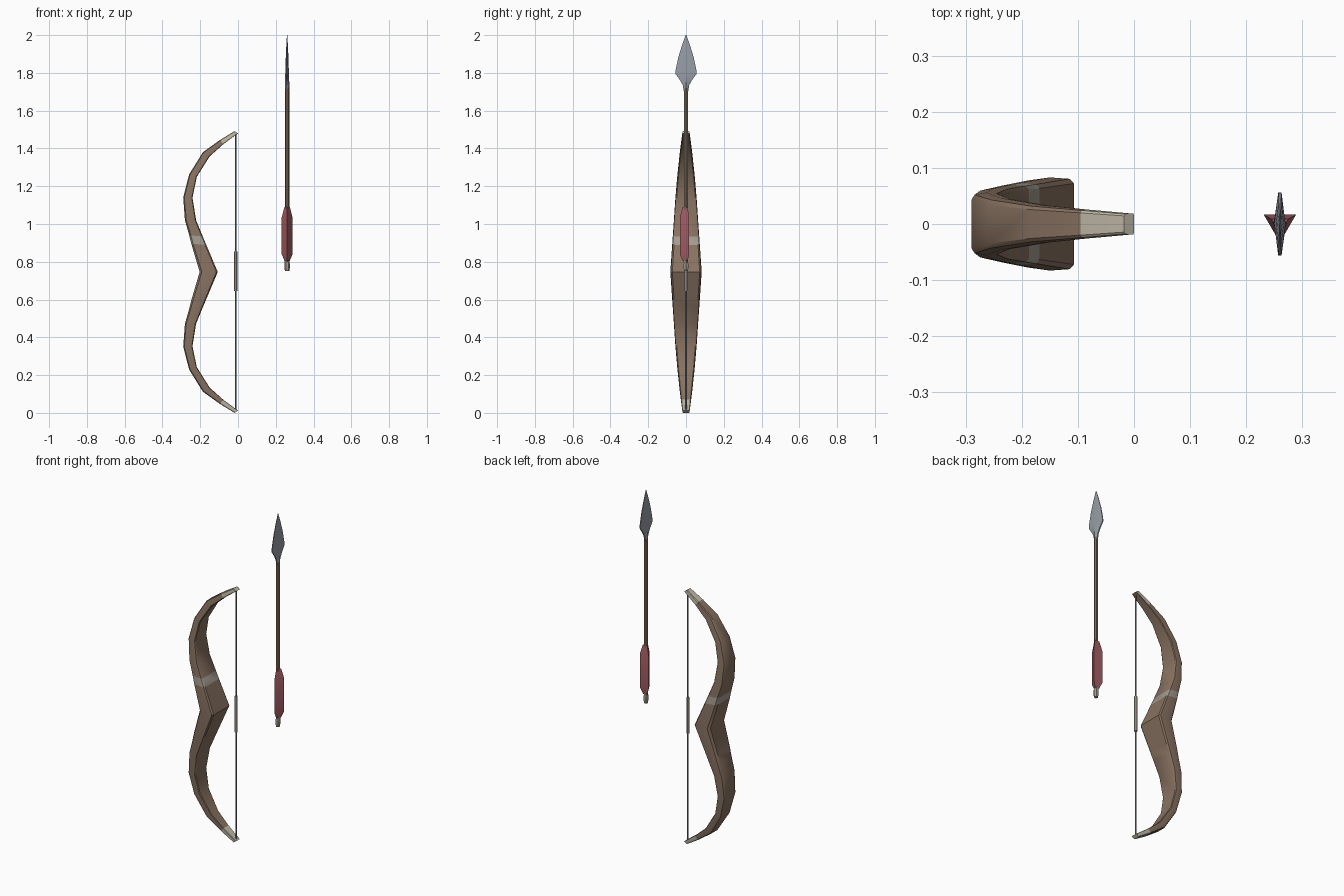
import bpy, bmesh, math

if "Cube" in bpy.data.objects:
    bpy.data.objects.remove(bpy.data.objects["Cube"])

def mat(name, r, g, b):
    m = bpy.data.materials.new(name)
    m.diffuse_color = (r, g, b, 1)
    m.use_nodes = True
    m.node_tree.nodes["Principled BSDF"].inputs["Base Color"].default_value = m.diffuse_color
    return m

wood = mat("brown wood", 0.25, 0.17, 0.12)
ivory = mat("ivory tip", 0.52, 0.48, 0.38)
band = mat("taupe band", 0.37, 0.33, 0.28)
cord = mat("grey cord", 0.22, 0.22, 0.22)
wrap = mat("pale wrap", 0.46, 0.41, 0.35)
shaft_wood = mat("shaft wood", 0.20, 0.145, 0.095)
feather = mat("dusty red feather", 0.38, 0.115, 0.13)
steel = mat("blue grey steel", 0.31, 0.335, 0.38)

def loft(name, rings, mats, rule=None, angle=35):
    """Skin closed rings of points; rule(segment, face) gives the material index."""
    bm = bmesh.new()
    vr = [[bm.verts.new(p) for p in r] for r in rings]
    n = len(rings[0])
    segs = {}
    for s, (a, b) in enumerate(zip(vr, vr[1:])):
        for i in range(n):
            j = (i + 1) % n
            segs[bm.faces.new((a[i], a[j], b[j], b[i]))] = s
    segs[bm.faces.new(vr[0])] = 0
    segs[bm.faces.new(vr[-1])] = len(rings) - 2
    bmesh.ops.recalc_face_normals(bm, faces=bm.faces[:])
    if rule:
        for f, s in segs.items():
            f.material_index = rule(s, f)
    me = bpy.data.meshes.new(name)
    bm.to_mesh(me)
    bm.free()
    for m in mats:
        me.materials.append(m)
    me.shade_smooth()
    me.set_sharp_from_angle(angle=math.radians(angle))
    ob = bpy.data.objects.new(name, me)
    bpy.context.collection.objects.link(ob)
    return ob

def turned(name, x, profile, sides, m, start=0.0, angle=25):
    """Vertical lofted rod from (radius, z) pairs."""
    rings = [[(x + r * math.cos(start + math.tau * i / sides),
               r * math.sin(start + math.tau * i / sides), z)
              for i in range(sides)] for r, z in profile]
    return loft(name, rings, [m], angle=angle)

# Bow: upper half stations (outer x, outer z, inner x, inner z, half width)
H = 1.492
upper = [
    (-0.203, 0.746, -0.107, 0.746, 0.083),
    (-0.247, 0.895, -0.168, 0.890, 0.073),
    (-0.258, 0.940, -0.187, 0.935, 0.070),
    (-0.281, 1.020, -0.222, 1.020, 0.064),
    (-0.290, 1.140, -0.241, 1.140, 0.056),
    (-0.259, 1.262, -0.218, 1.250, 0.046),
    (-0.186, 1.380, -0.150, 1.358, 0.034),
    (-0.095, 1.445, -0.078, 1.422, 0.026),
    (-0.018, 1.492, 0.000, 1.480, 0.019),
]
lower = [(ox, H - oz, ix, H - iz, w) for ox, oz, ix, iz, w in upper[:0:-1]]
# Cross-section from outer to inner face: (depth fraction, width fraction)
side = [(0, 0.76), (0.12, 0.93), (0.55, 1.0), (0.92, 0.97), (1, 0.87)]
section = side + [(u, -v) for u, v in reversed(side)]
rings = [[(ox + (ix - ox) * u, w * v, oz + (iz - oz) * u) for u, v in section]
         for ox, oz, ix, iz, w in lower + upper]
last = len(rings) - 2
mid = len(lower)

def bow_rule(s, f):
    if s == mid + 1:
        return 2
    if s == 0:
        return 1
    if s == last:  # belly of the upper tip stays wood
        return 0 if f.normal.z < -0.4 else 1
    return 0

loft("bow_limbs", rings, [wood, ivory, band], bow_rule)

# Bowstring and its centre wrap
turned("bowstring", -0.012, [(0.005, 0.008), (0.005, 1.484)], 6, cord)
turned("string_wrap", -0.012, [(0.009, 0.645), (0.009, 0.855)], 6, wrap)

# Arrow shaft, nock and feathers
AX = 0.26
turned("arrow_shaft", AX, [(0.012, 0.79), (0.012, 1.72)], 6, shaft_wood)
turned("arrow_nock", AX, [(0.011, 0.75), (0.014, 0.765), (0.014, 0.79), (0.012, 0.805)],
       6, band)
turned("arrow_feathers", AX, [(0.014, 0.80), (0.033, 0.84), (0.033, 1.035), (0.017, 1.09)],
       3, feather, start=-math.pi / 2, angle=20)

# Arrowhead: flat blade with bevelled edges (half width, half thickness, z)
blade = [(0.012, 0.011, 1.705), (0.017, 0.012, 1.735), (0.034, 0.011, 1.765),
         (0.056, 0.010, 1.795), (0.055, 0.009, 1.815), (0.040, 0.007, 1.885),
         (0.020, 0.004, 1.95), (0.002, 0.001, 2.0)]
outline = [(1, 0.3), (0, 1), (-1, 0.3), (-1, -0.3), (0, -1), (1, -0.3)]
loft("arrowhead", [[(AX + t * b, w * a, z) for a, b in outline] for w, t, z in blade],
     [steel], angle=15)
